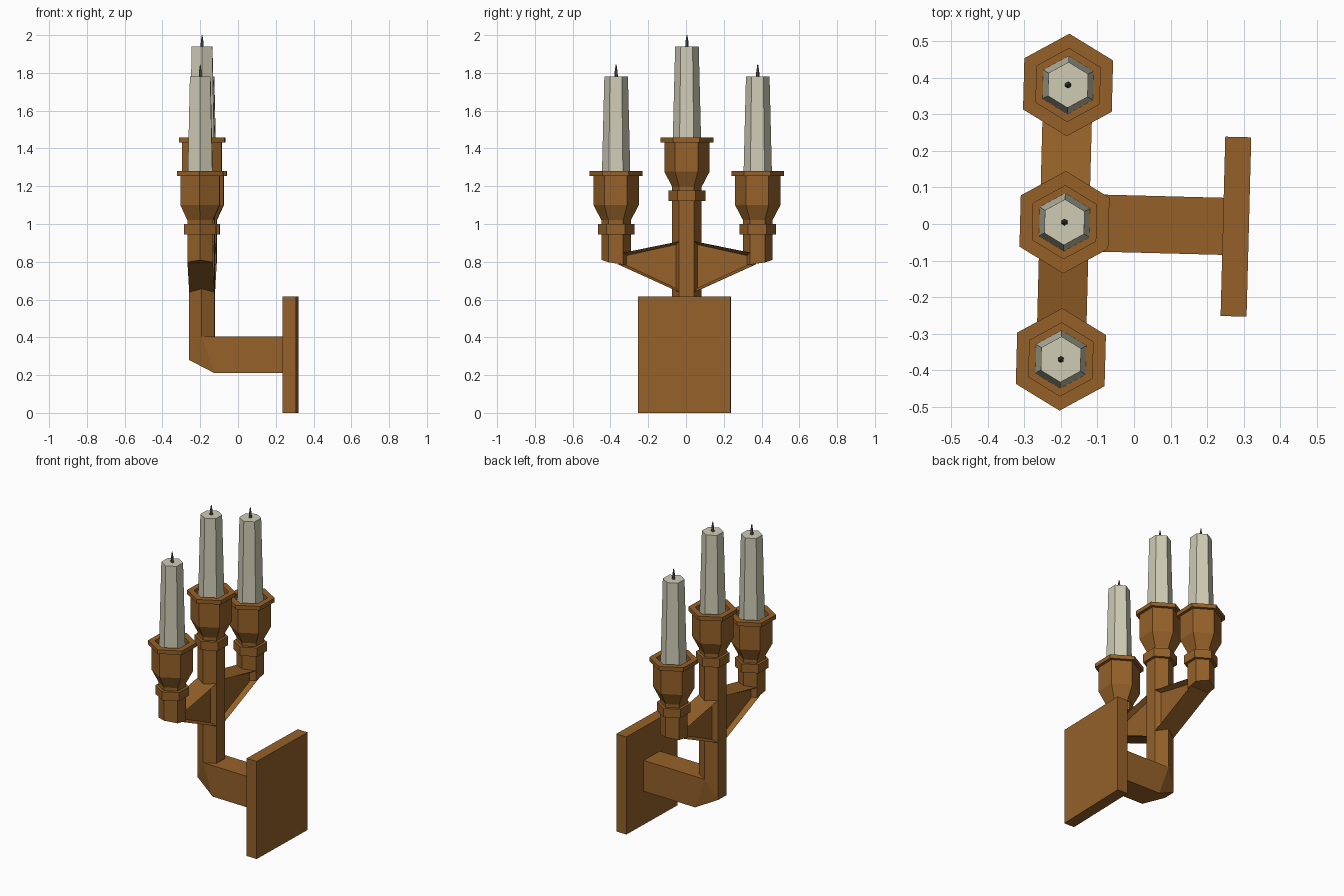
import bpy, bmesh, math
from mathutils import Matrix

if "Cube" in bpy.data.objects:
    bpy.data.objects.remove(bpy.data.objects["Cube"])

TURN = Matrix.Rotation(math.radians(-1.5), 4, 'Z')   # whole model sits slightly turned
SX = -0.19                                           # x of the candle row
R, F = 0.078, 0.0675                                 # stem hexagon: corner radius, flat radius


def material(name, rgb):
    m = bpy.data.materials.new(name)
    m.diffuse_color = (*rgb, 1)
    m.use_nodes = True
    m.node_tree.nodes["Principled BSDF"].inputs["Base Color"].default_value = m.diffuse_color
    return m


BROWN = material("bronze", (0.30, 0.12, 0.022))
WAX = material("wax", (0.62, 0.60, 0.46))
DARK = material("wick_grey", (0.10, 0.10, 0.08))


def finish(bm, name, mat):
    bmesh.ops.recalc_face_normals(bm, faces=bm.faces)
    bm.transform(TURN)
    me = bpy.data.meshes.new(name)
    bm.to_mesh(me)
    bm.free()
    me.materials.append(mat)
    bpy.context.collection.objects.link(bpy.data.objects.new(name, me))


def hexagon(r):
    return [(r * math.sin(k * math.pi / 3), r * math.cos(k * math.pi / 3)) for k in range(6)]


def lathe(name, profile, y, mat):
    """Six-sided turned part; profile is (radius, z) from bottom to top."""
    bm = bmesh.new()
    rings = [[bm.verts.new((SX + a, y + b, z)) for a, b in hexagon(r)] for r, z in profile]
    for lo, hi in zip(rings, rings[1:]):
        for k in range(6):
            j = (k + 1) % 6
            bm.faces.new((lo[k], lo[j], hi[j], hi[k]))
    bm.faces.new(rings[0])
    bm.faces.new(rings[-1])
    finish(bm, name, mat)


def hull(name, points):
    bm = bmesh.new()
    for p in points:
        bm.verts.new(p)
    bmesh.ops.convex_hull(bm, input=bm.verts)
    bmesh.ops.dissolve_limit(bm, angle_limit=0.01, verts=bm.verts, edges=bm.edges)
    finish(bm, name, BROWN)


def box(name, x0, x1, w, z0, z1):
    hull(name, [(x, y, z) for x in (x0, x1) for y in (-w, w) for z in (z0, z1)])


# wall plate and horizontal arm
box("wall_plate", 0.243, 0.314, 0.245, 0.0, 0.615)
box("wall_arm", SX + F, 0.25, R, 0.21, 0.405)

# elbow and central stem
hull("elbow", [(SX + a, b, 0.405) for a, b in hexagon(R)]
     + [(SX - F, s * R / 2, 0.28) for s in (-1, 1)]
     + [(SX + F, s * R, z) for s in (-1, 1) for z in (0.21, 0.405)])
lathe("stem", [(R, 0.405), (R, 1.13)], 0, BROWN)

# holder: collar, neck, flared cup, rim and inner well
CUP = [(0.097, 0.945), (0.097, 1.0), (R, 1.0), (R, 1.02), (0.12, 1.10), (0.12, 1.255),
       (0.14, 1.255), (0.14, 1.28), (0.10, 1.28), (0.10, 1.11)]

for label, y, lift, top, tip in (("left", -0.375, 0, 1.78, 1.845),
                                 ("middle", 0, 0.177, 1.94, 2.0),
                                 ("right", 0.375, 0, 1.78, 1.845)):
    lathe(label + "_cup", [(r, z + lift) for r, z in CUP], y, BROWN)
    lathe(label + "_candle", [(0.079, 1.11 + lift), (0.0625, top)], y, WAX)
    lathe(label + "_wick", [(0.009, top), (0.008, top + 0.025), (0.002, tip)], y, DARK)

# side branches: recessed triangular web plus upright stub with a slanted foot
for label, s in (("left", -1), ("right", 1)):
    bm = bmesh.new()
    prof = [(0.03, 0.635), (0.03, 0.91), (0.335, 0.848), (0.365, 0.787)]
    a, b = [[bm.verts.new((SX + x, s * y, z)) for y, z in prof] for x in (-F, F)]
    sides = [bm.faces.new(a), bm.faces.new(b)]
    for k in range(4):
        j = (k + 1) % 4
        bm.faces.new((a[k], a[j], b[j], b[k]))
    bmesh.ops.recalc_face_normals(bm, faces=bm.faces)
    bmesh.ops.inset_individual(bm, faces=sides, thickness=0.02)
    for f in sides:
        push = math.copysign(0.03, SX - f.calc_center_median().x)
        for v in f.verts:
            v.co.x += push
    finish(bm, label + "_branch", BROWN)
    hull(label + "_stub", [(SX + p, s * (0.375 + q), z) for p, q in hexagon(R)
                           for z in (0.785 + max(0, q) * 0.32, 0.95)])
